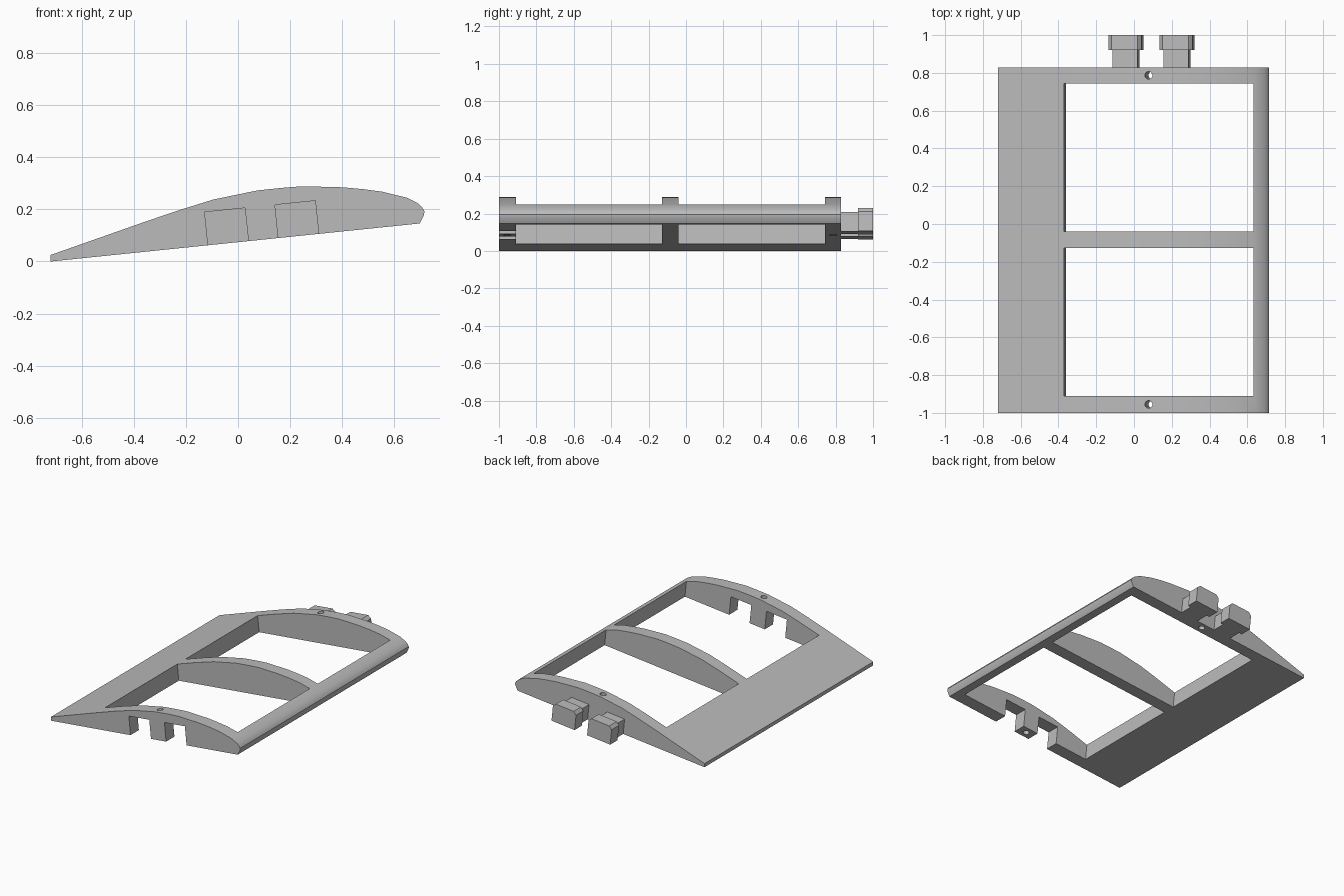
import bpy, bmesh, math

cube = bpy.data.objects.get("Cube")
if cube:
    bpy.data.objects.remove(cube, do_unlink=True)

grey = bpy.data.materials.new("plain grey")
grey.use_nodes = True
colour = (0.5, 0.5, 0.5, 1)
grey.diffuse_color = colour
grey.node_tree.nodes["Principled BSDF"].inputs["Base Color"].default_value = colour

TRAIL_X = -0.72                      # trailing edge, where the chord meets the ground
PITCH = math.atan2(0.146, 1.418)     # tilt of the flat underside
BACK = 0.828                         # rear face of the wing panel
RIB = 0.085                          # rib thickness


def prism(name, profile, y0, y1, tilted=True):
    """Extrude an x-z profile along y; tilted ones stand on the sloped underside."""
    bm = bmesh.new()
    face = bm.faces.new([bm.verts.new((x, y0, z)) for x, z in profile])
    ext = bmesh.ops.extrude_face_region(bm, geom=[face])
    moved = [v for v in ext["geom"] if isinstance(v, bmesh.types.BMVert)]
    bmesh.ops.translate(bm, verts=moved, vec=(0, y1 - y0, 0))
    bmesh.ops.recalc_face_normals(bm, faces=bm.faces)
    mesh = bpy.data.meshes.new(name)
    bm.to_mesh(mesh)
    bm.free()
    mesh.materials.append(grey)
    ob = bpy.data.objects.new(name, mesh)
    bpy.context.collection.objects.link(ob)
    if tilted:
        ob.location.x = TRAIL_X
        ob.rotation_euler.y = -PITCH
    return ob


def along(x):
    """Distance along the underside for a given x."""
    return (x - TRAIL_X) / math.cos(PITCH)


def block(name, x0, x1, y0, y1, low, high, chamfer=0):
    u0, u1 = along(x0), along(x1)
    if chamfer:
        top = [(u1, high - chamfer), (u1 - chamfer, high),
               (u0 + chamfer, high), (u0, high - chamfer)]
    else:
        top = [(u1, high), (u0, high)]
    return prism(name, [(u0, low), (u1, low)] + top, y0, y1)


# Wing panel
airfoil = [(-0.72, 0), (-0.72, 0.025), (-0.365, 0.15), (-0.23, 0.196), (-0.095, 0.238),
           (0.075, 0.273), (0.16, 0.282), (0.245, 0.289), (0.4, 0.285), (0.48, 0.278),
           (0.555, 0.268), (0.648, 0.245), (0.69, 0.224), (0.707, 0.209),
           (0.716, 0.194), (0.715, 0.179), (0.698, 0.146)]
panel = prism("wing_panel", airfoil, -1, BACK, tilted=False)

# Cutters: two bays, two slots in the front rib, two pin holes
cutters = []
for y0 in (-1 + RIB + 0.005, -0.04):
    cutters.append(block("bay_cutter", -0.36, 0.645, y0, y0 + 0.783, -0.2, 0.5))
for x0 in (-0.115, 0.155):
    cutters.append(block("slot_cutter", x0, x0 + 0.155, -1.1, -0.88, -0.1, 0.128))
for y in (-0.955, 0.787):
    u = along(0.097)
    circle = [(u + 0.02 * math.cos(i * math.tau / 24), 0.02 * math.sin(i * math.tau / 24))
              for i in range(24)]
    hole = prism("hole_cutter", circle, 0, 0.8)
    # Stand the cylinder upright on the underside
    for v in hole.data.vertices:
        v.co = (v.co.x, y + v.co.z, v.co.y - 0.2)
    bm = bmesh.new()
    bm.from_mesh(hole.data)
    bmesh.ops.recalc_face_normals(bm, faces=bm.faces)
    bm.to_mesh(hole.data)
    bm.free()
    cutters.append(hole)

for cutter in cutters:
    cutter.hide_render = True
    cutter.hide_viewport = True
    cutter.display_type = 'WIRE'
    cut = panel.modifiers.new(cutter.name, 'BOOLEAN')
    cut.operation = 'DIFFERENCE'
    cut.solver = 'EXACT'
    cut.object = cutter

# Bake the cuts, then drop the cutters
bpy.context.view_layer.update()
graph = bpy.context.evaluated_depsgraph_get()
baked = bpy.data.meshes.new_from_object(panel.evaluated_get(graph))
panel.modifiers.clear()
panel.data = baked
for cutter in cutters:
    bpy.data.objects.remove(cutter, do_unlink=True)

# Smooth the curved skin, keeping the edges sharp
bpy.ops.object.select_all(action='DESELECT')
panel.select_set(True)
bpy.context.view_layer.objects.active = panel
bpy.ops.object.shade_smooth_by_angle(angle=math.radians(30))

# Joining tabs on the back: a neck and a wider head with chamfered top corners
for side, x in (("right", -0.0375), ("left", 0.2325)):
    block("tab_neck_" + side, x - 0.066, x + 0.066, BACK, 0.92, 0, 0.105)
    block("tab_head_" + side, x - 0.0875, x + 0.0875, 0.92, 1, 0, 0.125, chamfer=0.02)
